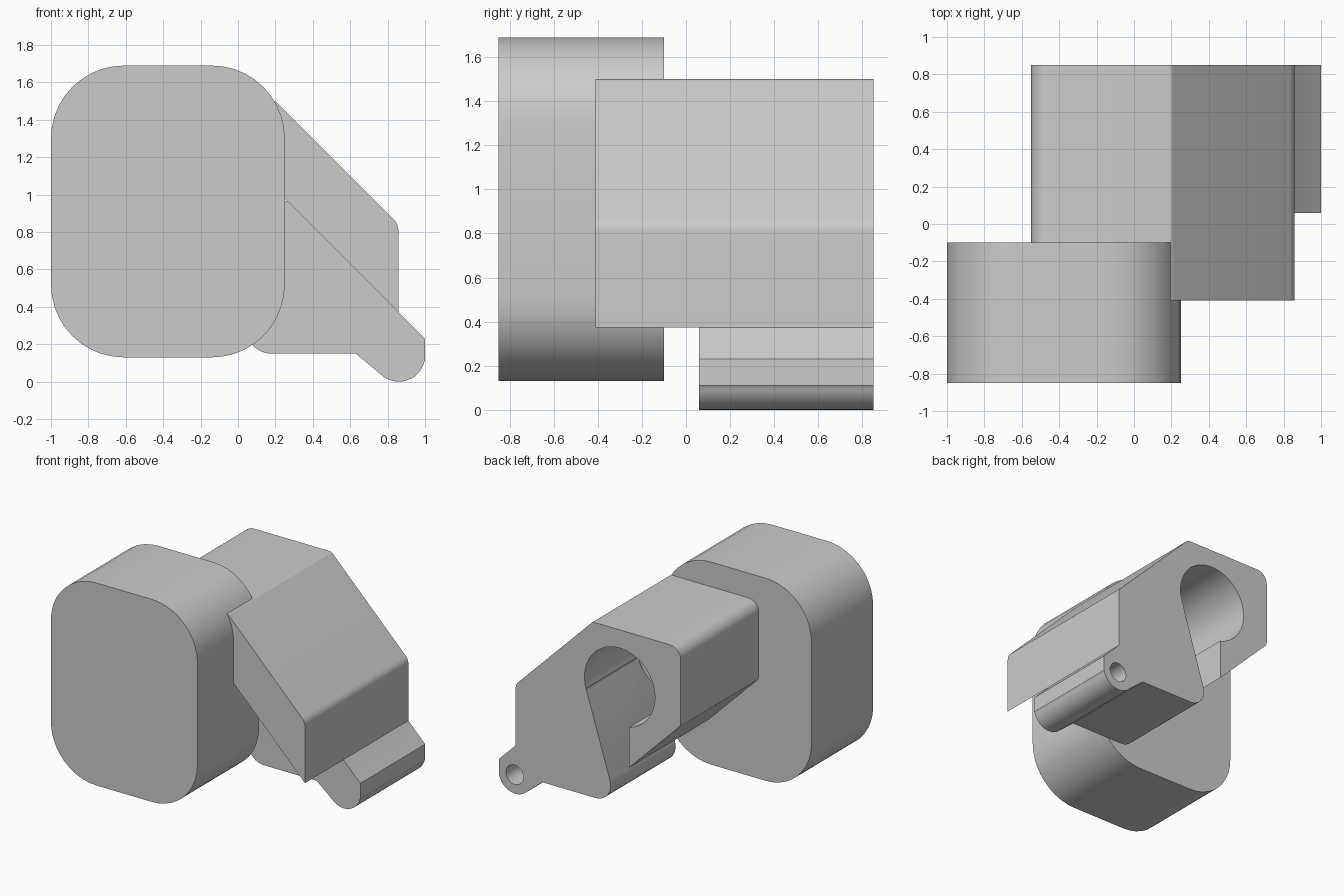
import bpy, bmesh, math
from mathutils import Vector

old = bpy.data.objects.get("Cube")
if old:
    bpy.data.objects.remove(old, do_unlink=True)

GREY = (0.6, 0.6, 0.6, 1)
mat = bpy.data.materials.new("plain grey")
mat.use_nodes = True
mat.diffuse_color = GREY
mat.node_tree.nodes["Principled BSDF"].inputs["Base Color"].default_value = GREY


def fillet(corners, steps=10):
    """Round each (x, z, radius) corner of a closed outline."""
    pts = []
    for i, (x, z, r) in enumerate(corners):
        p = Vector((x, z))
        if r == 0:
            pts.append(p)
            continue
        a = (Vector(corners[i - 1][:2]) - p).normalized()
        b = (Vector(corners[(i + 1) % len(corners)][:2]) - p).normalized()
        reach = r / math.tan(a.angle(b) / 2)
        centre = p + (a + b).normalized() * math.hypot(r, reach)
        start = (p + a * reach - centre).normalized()
        end = (p + b * reach - centre).normalized()
        for k in range(steps + 1):
            pts.append(centre + start.slerp(end, k / steps).normalized() * r)
    return pts


def arc(cx, cz, r, a0, a1, n):
    return [(cx + r * math.cos(math.radians(a0 + (a1 - a0) * k / n)),
             cz + r * math.sin(math.radians(a0 + (a1 - a0) * k / n)), 0)
            for k in range(n + 1)]


def prism(name, corners, y0, y1):
    """Extrude an x-z outline from y0 to y1."""
    bm = bmesh.new()
    face = bm.faces.new([bm.verts.new((p.x, y0, p.y)) for p in fillet(corners)])
    new = bmesh.ops.extrude_face_region(bm, geom=[face])["geom"]
    bmesh.ops.translate(bm, vec=(0, y1 - y0, 0),
                        verts=[v for v in new if isinstance(v, bmesh.types.BMVert)])
    # Close the starting end if the extrusion removed it
    bmesh.ops.holes_fill(bm, edges=[e for e in bm.edges if e.is_boundary], sides=0)
    bmesh.ops.recalc_face_normals(bm, faces=bm.faces)
    mesh = bpy.data.meshes.new(name)
    bm.to_mesh(mesh)
    bm.free()
    mesh.materials.append(mat)
    obj = bpy.data.objects.new(name, mesh)
    bpy.context.collection.objects.link(obj)
    return obj


def combine(obj, other, operation):
    """Apply a boolean and remove the helper object."""
    mod = obj.modifiers.new(operation, "BOOLEAN")
    mod.object, mod.operation, mod.solver = other, operation, "EXACT"
    bpy.context.view_layer.objects.active = obj
    bpy.ops.object.modifier_apply(modifier=mod.name)
    bpy.data.objects.remove(other, do_unlink=True)


# Rounded front block
R = 0.39
front_block = prism("front_block", [(-1, 0.13, R), (0.25, 0.13, R),
                                    (0.25, 1.69, R), (-1, 1.69, R)], -0.85, -0.1)

# Upper housing with sloped side and a lip beside the bore
BX, BZ = -0.03, 1.06
housing = prism("housing", [
    (0.2, 1.5, 0.03), (-0.55, 1.5, 0.09), (-0.55, 0.9, 0.06),
    (-0.11, 0.46, 0), (-0.11, 0.79, 0),
    *arc(BX, BZ, 0.29, -100, -18, 12),
    (0.25, 0.98, 0), (0.857, 0.373, 0), (0.857, 0.843, 0.08)], -0.41, 0.85)

# Leg and rounded foot under the housing
leg = prism("leg", [
    (0.255, 0.967, 0), (0.0, 0.15, 0.13), (0.63, 0.15, 0),
    *arc(0.86, 0.14, 0.14, 225, 345, 16),
    (1, 0.11, 0), (1, 0.23, 0), (0.86, 0.37, 0),
    (0.8, 0.45, 0), (0.35, 0.95, 0)], 0.06, 0.85)
combine(housing, leg, "UNION")

# Blind bore in the housing and pin hole in the foot
bore = prism("bore_cutter", arc(BX, BZ, 0.3, 0, 354, 59), 0.23, 1)
combine(housing, bore, "DIFFERENCE")
pin = prism("pin_cutter", arc(0.865, 0.145, 0.075, 0, 348, 29), 0.25, 1)
combine(housing, pin, "DIFFERENCE")

# Smooth shading on the rounded corners only
for obj in (front_block, housing):
    bpy.ops.object.select_all(action="DESELECT")
    obj.select_set(True)
    bpy.context.view_layer.objects.active = obj
    bpy.ops.object.shade_smooth_by_angle(angle=math.radians(25))
